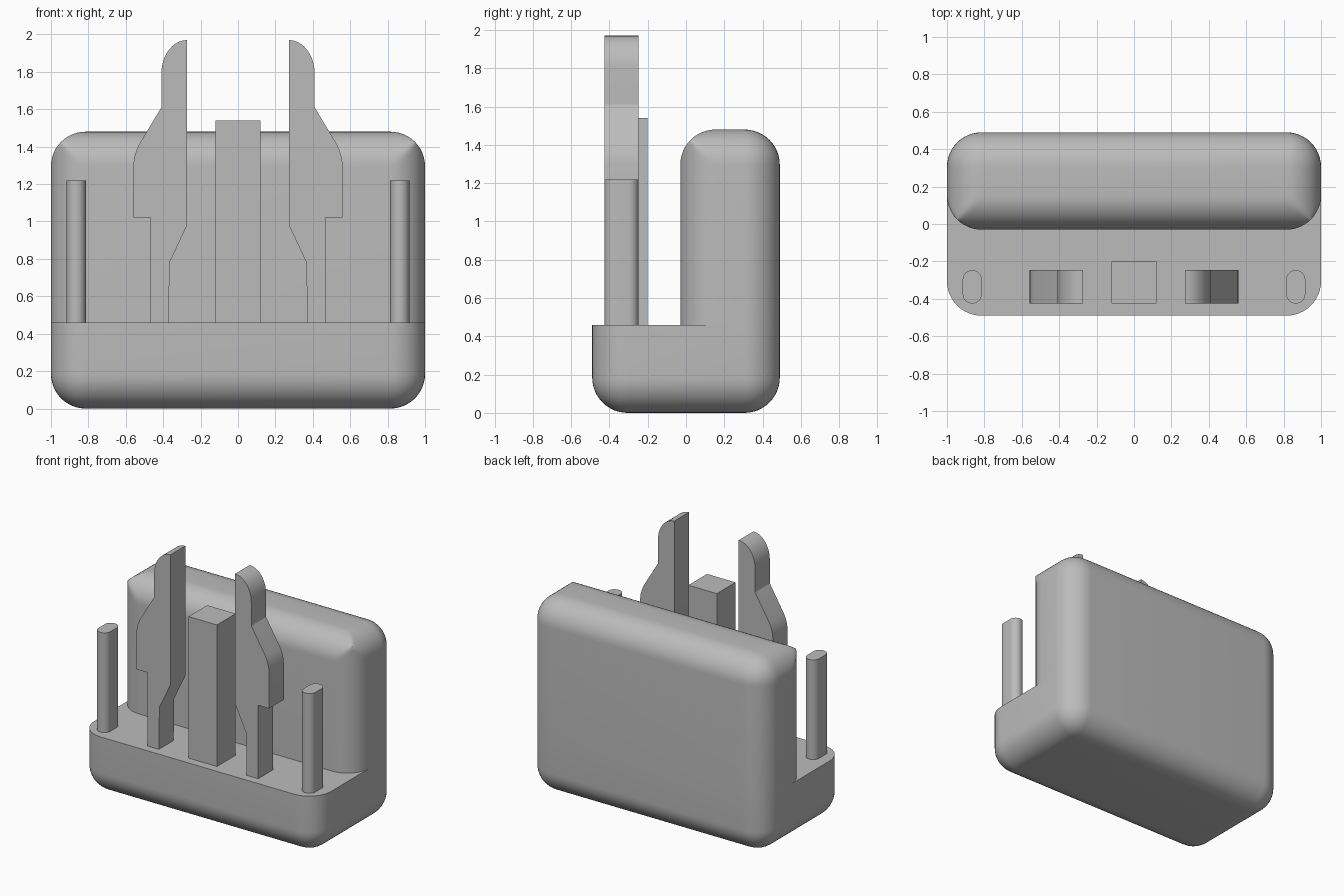
import bpy, bmesh, math
from mathutils import Vector

cube = bpy.data.objects.get("Cube")
if cube:
    bpy.data.objects.remove(cube, do_unlink=True)

grey = bpy.data.materials.new("plain grey")
grey.use_nodes = True
colour = (0.5, 0.5, 0.5, 1)
grey.diffuse_color = colour
grey.node_tree.nodes["Principled BSDF"].inputs["Base Color"].default_value = colour

RADIUS = 0.185
DECK = 0.46


def finish(name, bm):
    """Turn a bmesh into a grey object with smooth curves and sharp edges."""
    bmesh.ops.recalc_face_normals(bm, faces=bm.faces)
    mesh = bpy.data.meshes.new(name)
    bm.to_mesh(mesh)
    bm.free()
    mesh.materials.append(grey)
    obj = bpy.data.objects.new(name, mesh)
    bpy.context.collection.objects.link(obj)
    bpy.ops.object.select_all(action='DESELECT')
    obj.select_set(True)
    bpy.context.view_layer.objects.active = obj
    bpy.ops.object.shade_smooth_by_angle(angle=math.radians(30))
    return obj


def box(lo, hi):
    bm = bmesh.new()
    bmesh.ops.create_cube(bm, size=1)
    for v in bm.verts:
        v.co = Vector([a + (b - a) * (c + 0.5) for a, b, c in zip(lo, hi, v.co)])
    return bm


def round_except(bm, flat_z):
    """Round every edge apart from those lying in the plane at flat_z."""
    edges = [e for e in bm.edges
             if any(abs(v.co.z - flat_z) > 1e-4 for v in e.verts)]
    bmesh.ops.bevel(bm, geom=edges, offset=RADIUS, segments=12,
                    profile=0.5, affect='EDGES')


def prism(name, outline, y0, y1):
    """Extrude an (x, z) outline from y0 to y1."""
    bm = bmesh.new()
    face = bm.faces.new([bm.verts.new((x, y0, z)) for x, z in outline])
    res = bmesh.ops.extrude_face_region(bm, geom=[face])
    verts = [g for g in res["geom"] if isinstance(g, bmesh.types.BMVert)]
    bmesh.ops.translate(bm, vec=(0, y1 - y0, 0), verts=verts)
    return finish(name, bm)


# Base with a flat deck
bm = box((-1, -0.49, 0), (1, 0.49, DECK))
round_except(bm, DECK)
finish("base", bm)

# Tall rear housing, open underneath where it joins the base
back_lo, back_hi = (-1, -0.03, DECK), (1, 0.49, 1.48)
bm = box(back_lo, back_hi)
round_except(bm, DECK)
# Mitre the two front top corners: intersecting cylinders, not a ball
for v in bm.verts:
    side = 1 if v.co.x > 0 else -1
    centre = Vector((side * (1 - RADIUS), back_lo[1] + RADIUS, back_hi[2] - RADIUS))
    d = v.co - centre
    parts = sorted((d.x * side, -d.y, d.z))
    if parts[0] > 1e-4:
        v.co = centre + d * (RADIUS / math.hypot(parts[1], parts[2]))
floor = [f for f in bm.faces if all(abs(v.co.z - DECK) < 1e-4 for v in f.verts)]
bmesh.ops.delete(bm, geom=floor, context='FACES')
finish("rear_housing", bm)

# Pair of snap clips: inner edge, rounded tip, sloped shoulder, barb
tip = [(0.272 + 0.138 * math.sin(t), 1.79 + 0.18 * math.cos(t))
       for t in [i * math.pi / 20 for i in range(11)]]
shoulder = [(0.41, 1.61), (0.53, 1.41), (0.545, 1.375), (0.555, 1.34), (0.56, 1.3)]
stem = [(0.56, 1.02), (0.468, 1.02), (0.468, DECK), (0.37, DECK),
        (0.366, 0.78), (0.272, 0.98)]
for side, label in ((1, "left"), (-1, "right")):
    prism(label + "_clip", [(side * x, z) for x, z in tip + shoulder + stem],
          -0.425, -0.247)

# Centre post
finish("centre_post", box((-0.12, -0.425, DECK), (0.12, -0.2, 1.54)))

# Oblong guide pins
for side, label in ((1, "left"), (-1, "right")):
    bm = box((side * 0.865 - 0.051, -0.425, DECK), (side * 0.865 + 0.051, -0.247, 1.22))
    upright = [e for e in bm.edges
               if abs(e.verts[0].co.z - e.verts[1].co.z) > 0.1]
    bmesh.ops.bevel(bm, geom=upright, offset=0.0505, segments=8,
                    profile=0.5, affect='EDGES')
    finish(label + "_guide_pin", bm)
